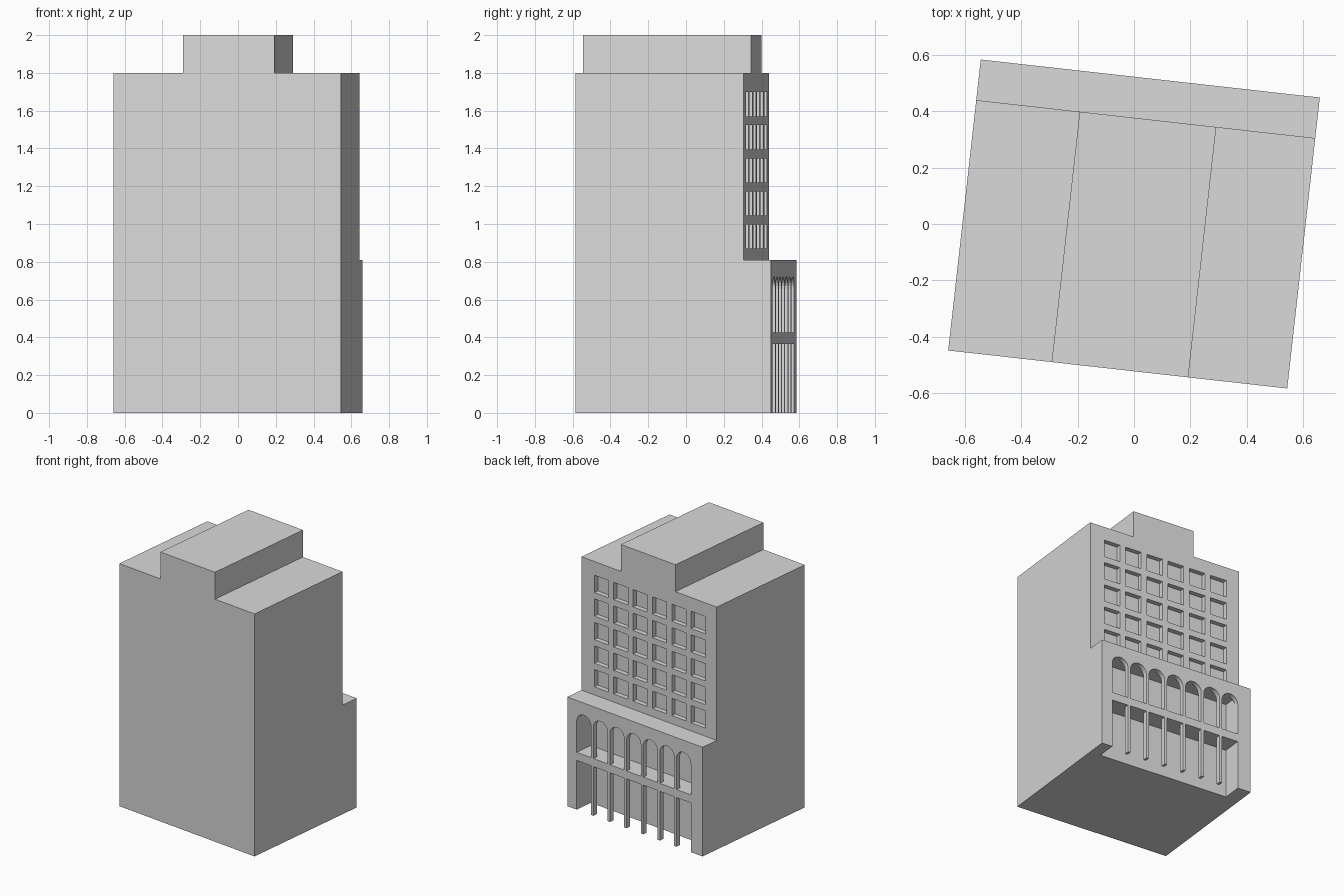
import bpy, bmesh, math
from mathutils import Matrix

old = bpy.data.objects.get("Cube")
if old:
    bpy.data.objects.remove(old, do_unlink=True)

# Main sizes: the block is turned slightly about the vertical
HALF_W, HALF_D = 0.606, 0.52
TOWER_BACK = 0.375
PODIUM_TOP = 0.81
TURN = Matrix.Rotation(math.radians(-6.39), 4, "Z")

concrete = bpy.data.materials.new("concrete_grey")
concrete.use_nodes = True
GREY = (0.7, 0.7, 0.7, 1)
concrete.diffuse_color = GREY
concrete.node_tree.nodes["Principled BSDF"].inputs["Base Color"].default_value = GREY


def rect(x0, x1, z0, z1):
    return [(x0, z0), (x1, z0), (x1, z1), (x0, z1)]


def arch(x0, x1, z0, top, steps=12):
    r = (x1 - x0) / 2
    curve = [(x0 + r + r * math.cos(math.pi * i / steps),
              top - r + r * math.sin(math.pi * i / steps)) for i in range(steps + 1)]
    return [(x0, z0), (x1, z0)] + curve


def panel(name, outline, y0, y1, holes=()):
    """Upright slab with holes, extruded from y0 to y1, then turned."""
    cu = bpy.data.curves.new(name + "_outline", "CURVE")
    cu.dimensions = "2D"
    cu.fill_mode = "BOTH"
    cu.extrude = (y1 - y0) / 2
    for loop in [outline, *holes]:
        sp = cu.splines.new("POLY")
        sp.points.add(len(loop) - 1)
        for p, (x, z) in zip(sp.points, loop):
            p.co = (x, z, 0, 1)
        sp.use_cyclic_u = True
    tmp = bpy.data.objects.new(name + "_tmp", cu)
    bpy.context.collection.objects.link(tmp)
    dg = bpy.context.evaluated_depsgraph_get()
    me = bpy.data.meshes.new_from_object(tmp.evaluated_get(dg))
    bpy.data.objects.remove(tmp, do_unlink=True)
    bpy.data.curves.remove(cu)
    me.transform(TURN @ Matrix.Translation((0, (y0 + y1) / 2, 0))
                 @ Matrix.Rotation(math.pi / 2, 4, "X"))
    bm = bmesh.new()
    bm.from_mesh(me)
    bmesh.ops.remove_doubles(bm, verts=bm.verts, dist=1e-5)
    bmesh.ops.recalc_face_normals(bm, faces=bm.faces)
    for f in bm.faces:
        f.smooth = False
        f.material_index = 0
    bm.to_mesh(me)
    bm.free()
    me.name = name
    me.materials.clear()
    me.materials.append(concrete)
    ob = bpy.data.objects.new(name, me)
    bpy.context.collection.objects.link(ob)
    return ob


# Tower with rooftop block, and its windowed back wall
silhouette = [(-HALF_W, 0), (HALF_W, 0), (HALF_W, 1.8), (0.252, 1.8),
              (0.252, 2), (-0.236, 2), (-0.236, 1.8), (-HALF_W, 1.8)]
GLASS = TOWER_BACK - 0.035
panel("tower_core", silhouette, -HALF_D, GLASS)

windows = []
for row in range(5):
    for col in range(6):
        cx = -0.006 + (col - 2.5) * 0.1735
        z = 0.87 + row * 0.175
        windows.append(rect(cx - 0.0635, cx + 0.0635, z, z + 0.128))
panel("tower_window_wall", silhouette, GLASS, TOWER_BACK, windows)

# Arcade wall: open bays below, arches above
LEFT, RIGHT = -0.501, 0.522
BAYS, POST = 7, 0.021
bay = (RIGHT - LEFT - POST * (BAYS - 1)) / BAYS
starts = [LEFT + i * (bay + POST) for i in range(BAYS)]
SLAB_LOW, SLAB_TOP, ARCH_TOP = 0.365, 0.425, 0.72
comb = [(-HALF_W, 0)]
for x in starts:
    comb += [(x, 0), (x, SLAB_LOW), (x + bay, SLAB_LOW), (x + bay, 0)]
comb += [(HALF_W, 0), (HALF_W, PODIUM_TOP), (-HALF_W, PODIUM_TOP)]
ARCADE = HALF_D - 0.036
panel("arcade_wall", comb, ARCADE, HALF_D,
      [arch(x, x + bay, SLAB_TOP, ARCH_TOP) for x in starts])

# Gallery behind the arcade
for name, shape in (
        ("gallery_right_end", rect(-HALF_W, LEFT, 0, PODIUM_TOP)),
        ("gallery_left_end", rect(RIGHT, HALF_W, 0, PODIUM_TOP)),
        ("gallery_floor", rect(LEFT, RIGHT, SLAB_LOW, SLAB_TOP)),
        ("gallery_roof", rect(LEFT, RIGHT, ARCH_TOP + 0.003, PODIUM_TOP))):
    panel(name, shape, TOWER_BACK, ARCADE)
